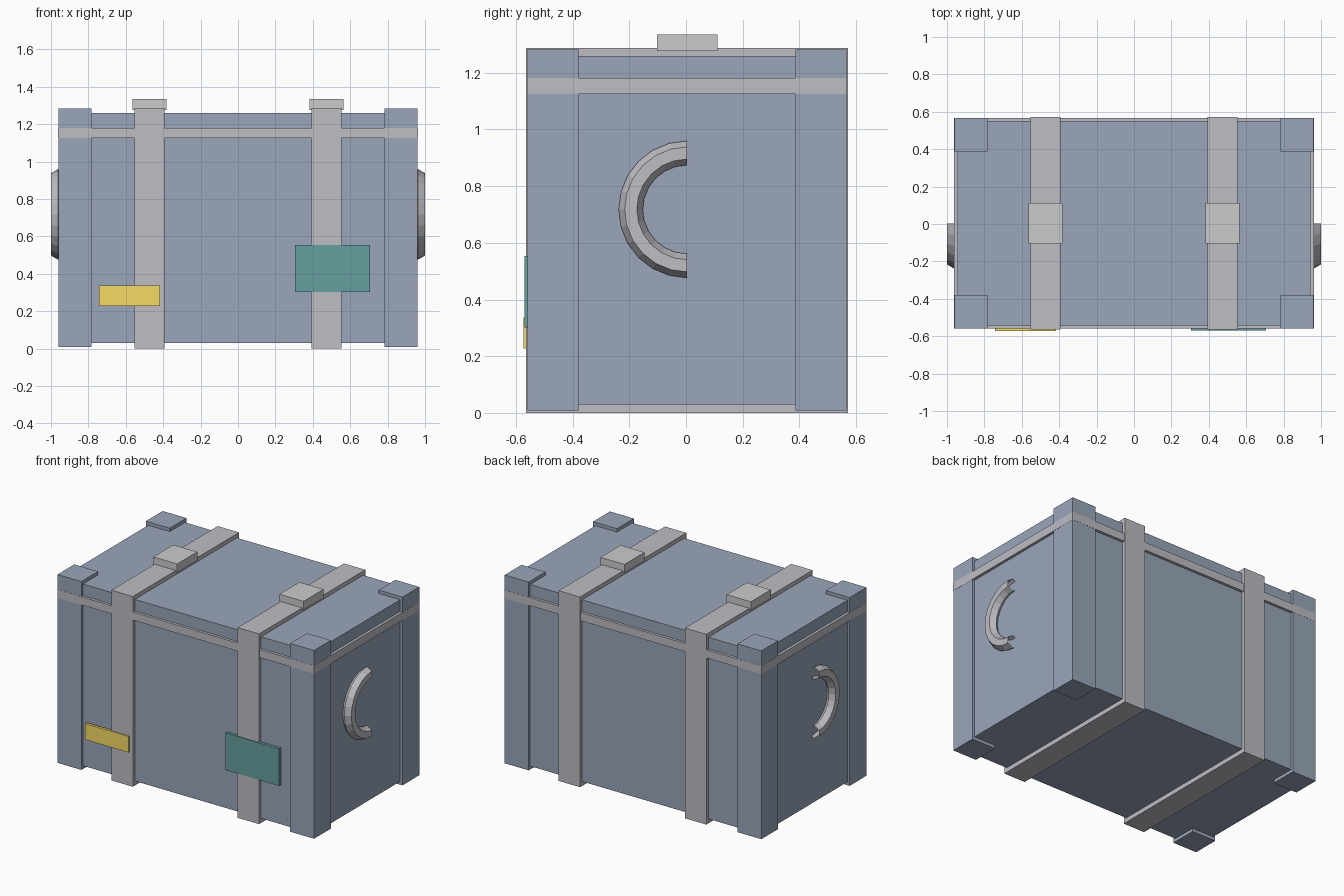
import bpy, bmesh, math
from mathutils import Matrix, Vector

if "Cube" in bpy.data.objects:
    bpy.data.objects.remove(bpy.data.objects["Cube"])

CY = 0.004  # small shift so the crate plus front labels is centred


def material(name, rgb):
    m = bpy.data.materials.new(name)
    m.diffuse_color = (*rgb, 1)
    m.use_nodes = True
    m.node_tree.nodes["Principled BSDF"].inputs["Base Color"].default_value = m.diffuse_color
    return m


BLUE = material("painted_panel", (0.32, 0.38, 0.49))
METAL = material("strap_metal", (0.51, 0.51, 0.55))
YELLOW = material("yellow_label", (0.92, 0.70, 0.13))
TEAL = material("teal_label", (0.135, 0.35, 0.35))


def finish(name, bm, mat):
    me = bpy.data.meshes.new(name)
    bm.to_mesh(me)
    bm.free()
    ob = bpy.data.objects.new(name, me)
    bpy.context.collection.objects.link(ob)
    if mat:
        me.materials.append(mat)
    return ob


def box(name, x, y, z, mat=None):
    """Box from (min, max) ranges on each axis."""
    lo, hi = zip(x, y, z)
    lo, hi = Vector(lo), Vector(hi)
    c = (lo + hi) / 2 + Vector((0, CY, 0))
    bm = bmesh.new()
    bmesh.ops.create_cube(bm, size=1, matrix=Matrix.Translation(c) @ Matrix.Diagonal((*(hi - lo), 1)))
    return finish(name, bm, mat)


def half_ring(name, x, side, z, R, r, steps, sides):
    """Open half torus in the yz plane, on the -y half."""
    bm = bmesh.new()
    rings = []
    for i in range(steps + 1):
        a = math.pi / 2 + math.pi * i / steps
        ring = []
        for j in range(sides):
            b = math.tau * j / sides
            d = R + r * math.cos(b)
            ring.append(bm.verts.new((side * (x + r * math.sin(b)), CY + d * math.cos(a), z + d * math.sin(a))))
        rings.append(ring)
    for p, q in zip(rings, rings[1:]):
        for j in range(sides):
            k = (j + 1) % sides
            bm.faces.new((p[j], p[k], q[k], q[j]))
    bmesh.ops.recalc_face_normals(bm, faces=bm.faces)
    return finish(name, bm, METAL)


# main body and the lid seam band
box("crate_body", (-0.944, 0.944), (-0.546, 0.546), (0.03, 1.26), BLUE)
box("lid_band", (-0.962, 0.962), (-0.564, 0.564), (1.126, 1.181), METAL)

for sx, side in ((-1, "left"), (1, "right")):
    # corner posts
    for sy, end in ((-1, "front"), (1, "back")):
        box(f"corner_post_{end}_{side}", sorted((sx * 0.782, sx * 0.961)),
            sorted((sy * 0.383, sy * 0.563)), (0.008, 1.283), BLUE)
    # strap around the body, with buckle on top
    c = sx * 0.473
    box(f"strap_{side}", (c - 0.08, c + 0.08), (-0.5685, 0.5685), (0, 1.288), METAL)
    box(f"buckle_{side}", (c - 0.09, c + 0.09), (-0.107, 0.107), (1.277, 1.335))
    # carrying handle
    half_ring(f"handle_{side}", 0.963, sx, 0.718, 0.199, 0.0427, 12, 6)

# front labels
box("label_yellow", (-0.744, -0.418), (-0.577, -0.559), (0.228, 0.337), YELLOW)
box("label_teal", (0.304, 0.706), (-0.574, -0.554), (0.302, 0.553), TEAL)
